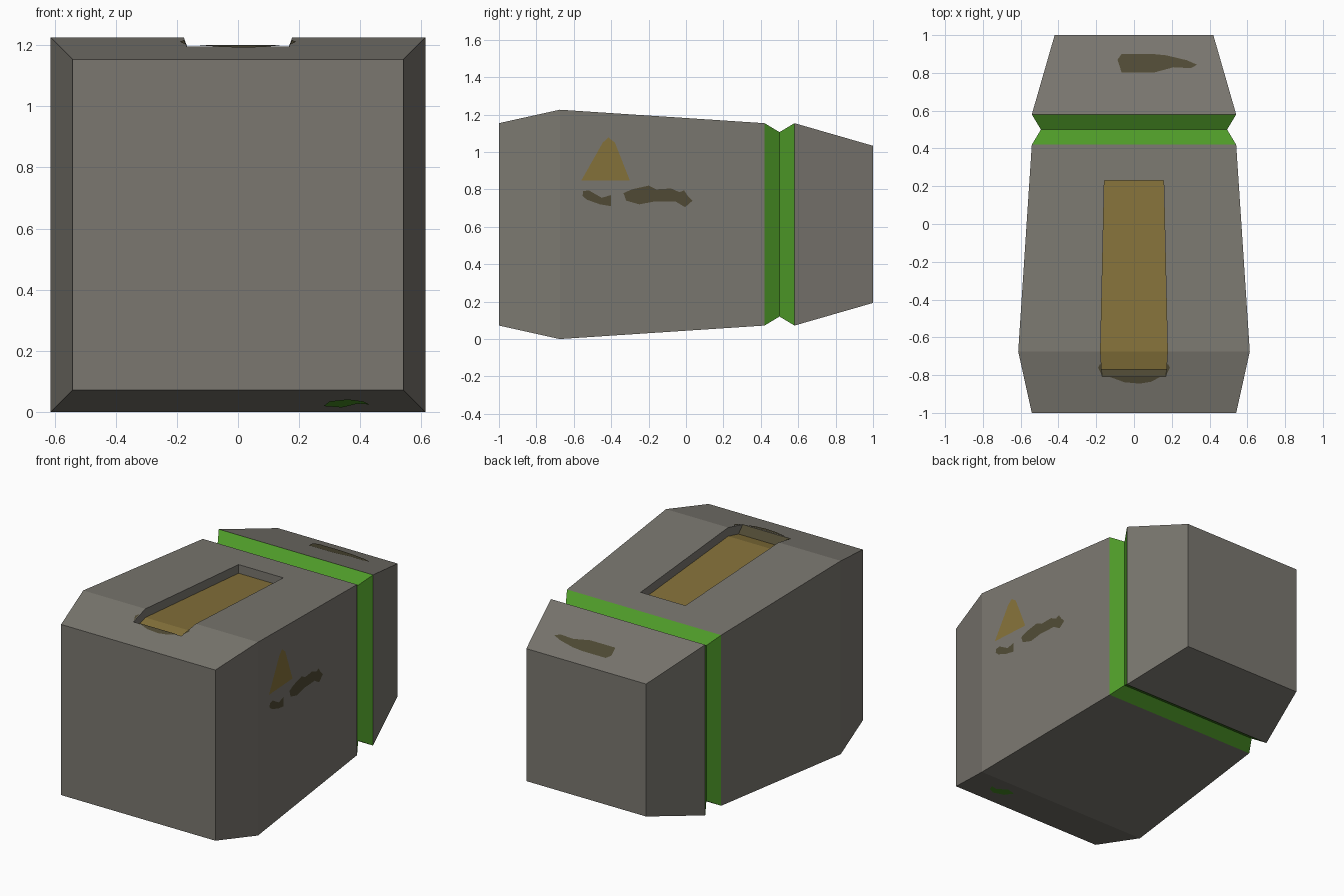
import bpy, bmesh
from mathutils import Vector

if "Cube" in bpy.data.objects:
    bpy.data.objects.remove(bpy.data.objects["Cube"])

CZ = 0.613  # height of the body's long axis


def material(name, rgb):
    m = bpy.data.materials.new(name)
    m.diffuse_color = (*rgb, 1)
    m.use_nodes = True
    m.node_tree.nodes["Principled BSDF"].inputs["Base Color"].default_value = m.diffuse_color
    return m


MATS = [material("warm_grey", (0.196, 0.186, 0.161)),
        material("bright_green", (0.076, 0.320, 0.021)),
        material("dull_gold", (0.235, 0.168, 0.043)),
        material("dark_olive_brown", (0.081, 0.070, 0.036))]
GREY, GREEN, GOLD, BROWN = range(4)


def make_object(name, bm):
    me = bpy.data.meshes.new(name)
    bm.to_mesh(me)
    bm.free()
    for m in MATS:
        me.materials.append(m)
    ob = bpy.data.objects.new(name, me)
    bpy.context.collection.objects.link(ob)
    return ob


def loft(name, rings, paint):
    """Skin a list of four-point rings, close the ends, paint by rule."""
    bm = bmesh.new()
    rows = [[bm.verts.new(p) for p in ring] for ring in rings]
    for a, b in zip(rows, rows[1:]):
        for i in range(4):
            j = (i + 1) % 4
            bm.faces.new((a[i], a[j], b[j], b[i]))
    bm.faces.new(rows[0][::-1])
    bm.faces.new(rows[-1])
    bmesh.ops.recalc_face_normals(bm, faces=bm.faces)
    for f in bm.faces:
        f.material_index = paint(f)
    return make_object(name, bm)


# Square section of the case along y: (y, half size)
SECTIONS = [(-1, 0.541), (-0.675, 0.613), (0.42, 0.541), (0.50, 0.493),
            (0.58, 0.541), (1.0, 0.42)]


def half(y):
    """Half size of the case at a given y."""
    for (y0, h0), (y1, h1) in zip(SECTIONS, SECTIONS[1:]):
        if y <= y1:
            return h0 + (h1 - h0) * (y - y0) / (y1 - y0)


# Case with a green groove
case = loft("case",
            [[(sx * h, y, CZ + sz * h) for sx, sz in ((-1, -1), (1, -1), (1, 1), (-1, 1))]
             for y, h in SECTIONS],
            lambda f: GREEN if 0.42 < f.calc_center_median().y < 0.58 else GREY)


# Recess in the top, gold floor and worn front wall
def recess_paint(f):
    c = f.calc_center_median()
    if f.normal.z < -0.9:
        return GOLD
    return BROWN if c.y < -0.77 and abs(f.normal.x) < 0.5 else GREY


DEPTH = 0.055
recess = [(-0.808, 0.168, 0.0), (-0.77, 0.171, DEPTH),
          (-0.675, 0.177, DEPTH), (0.23, 0.157, DEPTH)]
cutter = loft("recess_cutter",
              [[(-w, y, CZ + half(y) - d), (w, y, CZ + half(y) - d), (w, y, 1.4), (-w, y, 1.4)]
               for y, w, d in recess], recess_paint)
cutter.hide_render = True
mod = case.modifiers.new("recess", 'BOOLEAN')
mod.operation = 'DIFFERENCE'
mod.solver = 'EXACT'
mod.object = cutter
bpy.context.view_layer.objects.active = case
bpy.ops.object.modifier_apply(modifier=mod.name)
bpy.data.objects.remove(cutter)


# Painted marks: thin outlines laid on a side of the case
def mark(name, side, pts, mat, lift=0.004):
    bm = bmesh.new()
    vs = []
    for u, v in pts:
        if side == "right":
            p = (half(u) + lift, u, v)
        else:
            s = 1 if side == "top" else -1
            p = (u, v, CZ + s * (half(v) + (lift if s > 0 else 0.003)))
        vs.append(bm.verts.new(p))
    f = bm.faces.new(vs)
    f.normal_update()
    out = {"right": Vector((1, 0, 0)), "top": Vector((0, 0, 1)),
           "bottom": Vector((0, 0, -1))}[side]
    if f.normal.dot(out) < 0:
        f.normal_flip()
    f.material_index = mat
    bmesh.ops.triangulate(bm, faces=[f])
    make_object(name, bm)


mark("warning_triangle", "right",
     [(-0.56, 0.847), (-0.30, 0.847), (-0.38, 1.05), (-0.415, 1.078), (-0.445, 1.05)], GOLD)
mark("small_side_stain", "right",
     [(-0.55, 0.79), (-0.52, 0.795), (-0.45, 0.755), (-0.40, 0.77), (-0.40, 0.71),
      (-0.46, 0.72), (-0.53, 0.745), (-0.553, 0.765)], BROWN)
mark("long_side_stain", "right",
     [(-0.334, 0.78), (-0.29, 0.80), (-0.20, 0.82), (-0.16, 0.80), (-0.08, 0.805),
      (-0.035, 0.785), (-0.01, 0.795), (0.01, 0.765), (0.035, 0.74), (-0.005, 0.705),
      (-0.055, 0.735), (-0.17, 0.735), (-0.25, 0.72), (-0.32, 0.74)], BROWN)
mark("rear_top_stain", "top",
     [(-0.087, 0.87), (-0.066, 0.90), (0.10, 0.90), (0.17, 0.893), (0.28, 0.867),
      (0.334, 0.843), (0.30, 0.825), (0.21, 0.83), (0.11, 0.803), (-0.066, 0.803)], BROWN)
mark("recess_lip_stain", "top",
     [(-0.13, -0.809), (0.14, -0.809), (0.09, -0.835), (0.03, -0.845), (-0.05, -0.838)],
     BROWN)
for name, sx in (("left_lip_stain", -1), ("right_lip_stain", 1)):
    mark(name, "top", [(sx * 0.177, -0.735), (sx * 0.19, -0.76), (sx * 0.17, -0.80)], BROWN)
mark("underside_stain", "bottom",
     [(0.28, -0.775), (0.30, -0.845), (0.36, -0.875), (0.41, -0.845), (0.43, -0.80),
      (0.39, -0.81), (0.34, -0.755)], GREEN)
